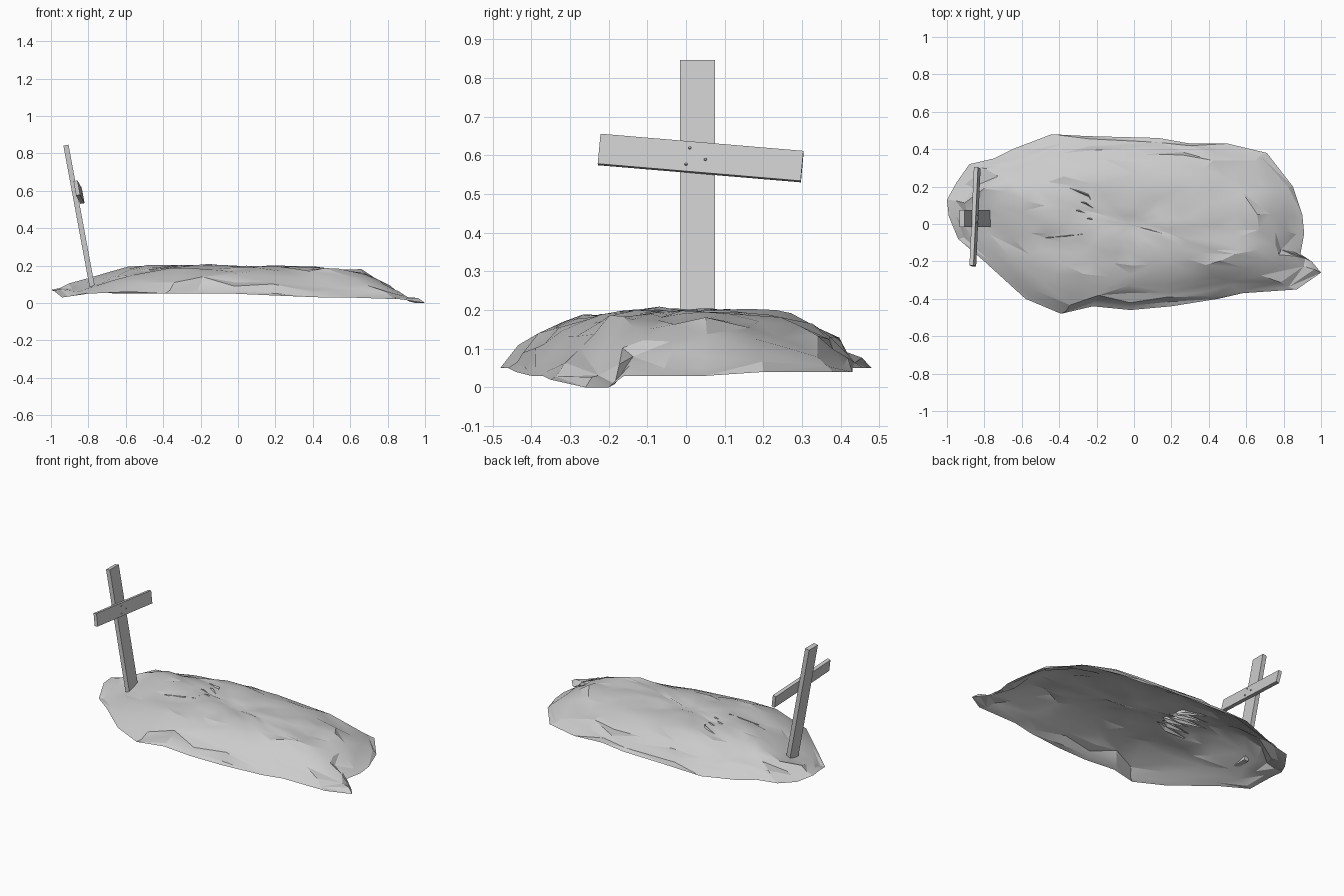
import bpy, bmesh, random
from math import radians, exp, pi
from mathutils import Vector, Matrix, noise

random.seed(4)
if "Cube" in bpy.data.objects:
    bpy.data.objects.remove(bpy.data.objects["Cube"])


def make_material(name, colour):
    mat = bpy.data.materials.new(name)
    mat.use_nodes = True
    mat.diffuse_color = colour
    mat.node_tree.nodes["Principled BSDF"].inputs["Base Color"].default_value = colour
    return mat


grey = make_material("plain grey", (0.6, 0.6, 0.6, 1))


def finish(bm, name):
    mesh = bpy.data.meshes.new(name)
    bm.to_mesh(mesh)
    bm.free()
    mesh.materials.append(grey)
    obj = bpy.data.objects.new(name, mesh)
    bpy.context.collection.objects.link(obj)
    return obj


# Mound: ragged rim outline, raised in rings to a lumpy top, open underneath
RIM = [(.91, -.05, .03), (.9, .05, .03), (.85, .2, .04), (.71, .38, .04), (.5, .43, .04),
       (.3, .43, .05), (.13, .46, .05), (-.25, .47, .05), (-.44, .48, .05), (-.65, .4, .05),
       (-.75, .35, .06), (-.88, .32, .06), (-.95, .22, .05), (-1, .13, .07), (-.99, .04, .07),
       (-.94, -.08, .03), (-.8, -.2, .05), (-.58, -.4, .06), (-.39, -.48, .05),
       (-.22, -.44, .05), (-.02, -.46, .05), (.2, -.44, .04), (.45, -.4, .03),
       (.58, -.37, .03), (.87, -.35, .02), (1, -.26, 0), (.95, -.2, 0), (.89, -.16, .03)]
PROFILE = [(1, 0), (.96, .16), (.9, .36), (.83, .54), (.74, .73), (.62, .87), (.5, .95),
           (.36, 1), (.22, 1), (.1, .97)]
CENTRE = Vector((-.03, 0, .185))

# Hollows and swellings: x, y, spread in x, spread in y, height
LUMPS = [(-.83, .0, .14, .14, -.055),   # hollow at the post
         (-.8, .26, .1, .07, .025),     # bank behind the post
         (.9, -.26, .12, .09, -.05),    # flap at the front right
         (.5, -.34, .3, .07, -.03),     # low apron
         (.42, .24, .14, .06, -.025),   # dip at the back
         (.72, .04, .12, .2, .025)]     # swelling at the foot


def ground_height(p, weight):
    lift = .02 * noise.noise(p * 5)
    for x, y, sx, sy, height in LUMPS:
        lift += height * exp(-((p.x - x) / sx) ** 2 - ((p.y - y) / sy) ** 2)
    return min(p.z + lift * weight, .208)


def relax(points):
    """Even out a closed ring of points."""
    n = len(points)
    return [(points[i - 1] + points[i] * 2 + points[(i + 1) % n]) / 4 for i in range(n)]


def build_mound():
    bm = bmesh.new()
    rings = []
    edges = [Vector(rim) for rim in RIM]
    n = len(edges)
    for frac, lift in PROFILE:
        ring = []
        if frac < .85:
            edges = relax(edges)
        for edge in edges:
            p = CENTRE.lerp(edge, frac)
            p.z = edge.z + (.2 - edge.z) * lift
            if lift > 0:
                size = .012 if frac > .8 else .03 * frac
                p.x += random.uniform(-size, size)
                p.y += random.uniform(-size, size) * .7
                p.z = ground_height(p, min(1, lift * 1.5))
                p.z += random.uniform(-.016, .006) * min(1, frac * 1.3)
            ring.append(bm.verts.new(p))
        rings.append(ring)
    for outer, inner in zip(rings, rings[1:]):
        for i in range(n):
            j = (i + 1) % n
            a, b, c, d = outer[i], outer[j], inner[j], inner[i]
            tris = [(a, b, c), (a, c, d)] if random.random() < .5 else [(a, b, d), (b, c, d)]
            for t in tris:
                bm.faces.new(t)
    top = bm.verts.new(CENTRE)
    for i in range(n):
        bm.faces.new((rings[-1][i], rings[-1][(i + 1) % n], top))
    obj = finish(bm, "earth_mound")
    bpy.context.view_layer.objects.active = obj
    obj.select_set(True)
    bpy.ops.object.shade_smooth_by_angle(angle=radians(20))
    obj.select_set(False)


# Narrow torn furrows fanning out on the post side of the mound
def build_furrows():
    bm = bmesh.new()
    for k in range(6):
        y = -.06 + .045 * k
        inner = Vector((-.2 - .02 * (k % 2), y * .6, .185))
        outer = Vector((-.48 + .05 * (k % 3), y * 1.25, .178))
        mid = (inner + outer) / 2
        left = bm.verts.new(mid + Vector((.05, .018, -.01)))
        right = bm.verts.new(mid + Vector((.05, -.018, -.01)))
        ridge = bm.verts.new(mid + Vector((.06, 0, .022)))
        a, b = bm.verts.new(outer), bm.verts.new(inner)
        for face in ((a, right, ridge), (right, b, ridge), (b, left, ridge), (left, a, ridge)):
            bm.faces.new(face)
    finish(bm, "earth_furrows")


# Wooden marker: leaning post, tilted crossbar and nail heads
LEAN = Matrix.Rotation(radians(-10.5), 4, 'Y')
TILT = Matrix.Rotation(radians(-4.9), 4, 'X')


def plank(name, centre, size, turn):
    bm = bmesh.new()
    place = Matrix.Translation(centre) @ turn @ Matrix.Diagonal((*size, 1))
    bmesh.ops.create_cube(bm, size=1, matrix=place)
    finish(bm, name)


def nail(name, y, z):
    bm = bmesh.new()
    x = -.836 - .185 * (z - .595)
    place = Matrix.Translation((x, y, z)) @ LEAN @ Matrix.Rotation(pi / 2, 4, 'Y')
    bmesh.ops.create_cone(bm, cap_ends=True, segments=8, radius1=.004, radius2=.003,
                          depth=.006, matrix=place)
    finish(bm, name)


build_mound()
build_furrows()
plank("marker_post", (-.85, .03, .467), (.028, .091, .767), LEAN)
plank("marker_crossbar", (-.85, .038, .593), (.022, .527, .079),
      Matrix.Rotation(radians(-1.7), 4, 'Z') @ LEAN @ TILT)
for number, spot in enumerate([(.01, .62), (0, .578), (.05, .59)]):
    nail("nail_" + str(number + 1), *spot)
